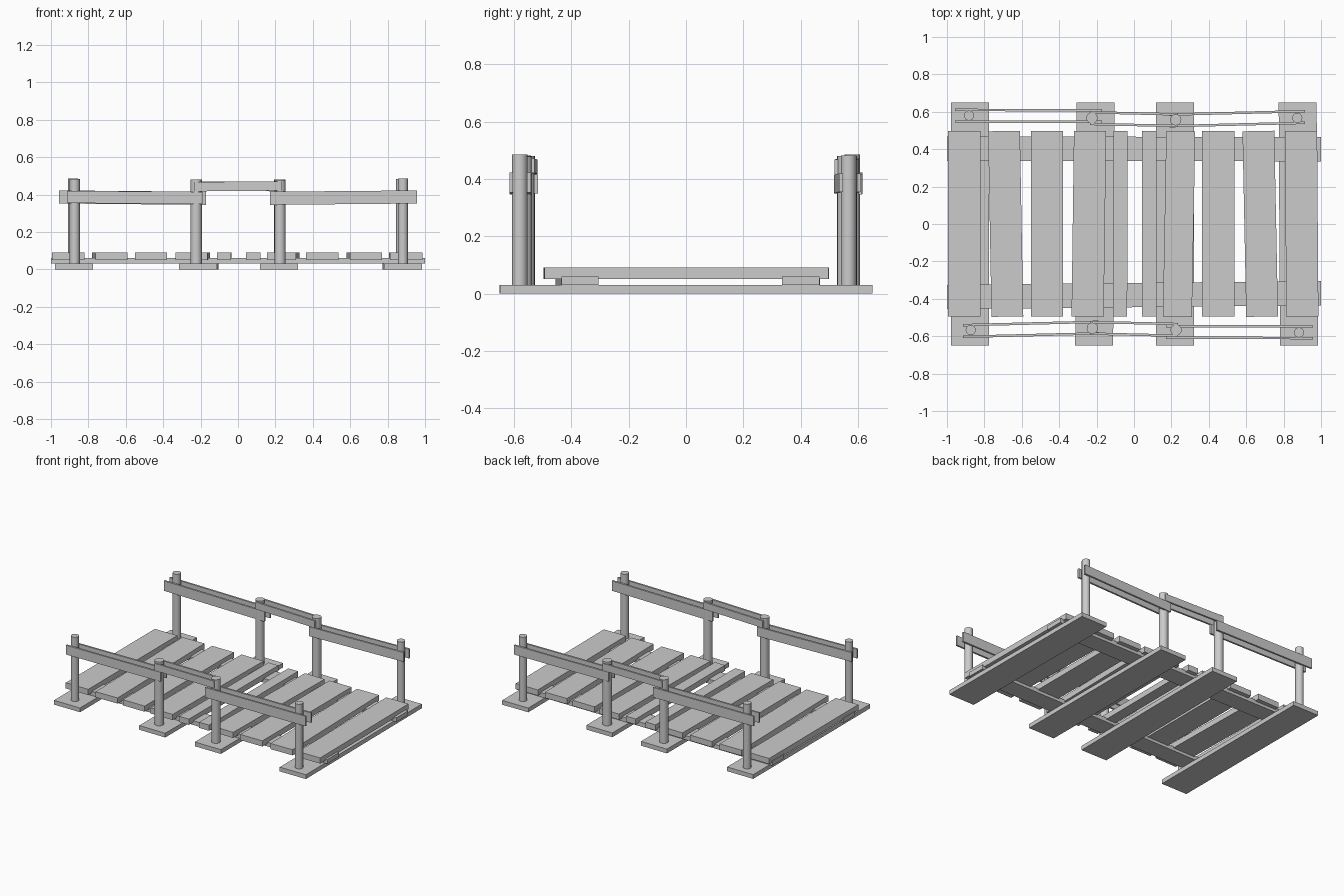
import bpy, bmesh, math
from mathutils import Vector

if "Cube" in bpy.data.objects:
    bpy.data.objects.remove(bpy.data.objects["Cube"])


def board(name, a, b, width, height):
    """Straight board between end centres a and b; width is horizontal."""
    a, b = Vector(a), Vector(b)
    d = b - a
    side = Vector((-d.y, d.x, 0)).normalized() * width / 2
    up = Vector((0, 0, height / 2))
    bm = bmesh.new()
    rings = [[bm.verts.new(p + side * s + up * u)
              for s, u in ((-1, -1), (1, -1), (1, 1), (-1, 1))] for p in (a, b)]
    bm.faces.new(rings[0])
    bm.faces.new(rings[1][::-1])
    for i in range(4):
        j = (i + 1) % 4
        bm.faces.new((rings[0][i], rings[1][i], rings[1][j], rings[0][j]))
    bmesh.ops.recalc_face_normals(bm, faces=bm.faces)
    mesh = bpy.data.meshes.new(name)
    bm.to_mesh(mesh)
    bm.free()
    ob = bpy.data.objects.new(name, mesh)
    bpy.context.collection.objects.link(ob)
    return ob


def post(name, x, y, r, top):
    bpy.ops.mesh.primitive_cylinder_add(vertices=16, radius=r, depth=top - 0.02,
                                        location=(x, y, (top + 0.02) / 2))
    bpy.context.object.name = name
    bpy.ops.object.shade_smooth_by_angle(angle=math.radians(35))


# ground sleepers: x centre at front and back
for x0, x1 in ((-0.877, -0.877), (-0.213, -0.205), (0.22, 0.22), (0.882, 0.875)):
    board("sleeper", (x0, -0.65, 0.015), (x1, 0.65, 0.015), 0.203, 0.03)

# long bearers under the deck
board("front_bearer", (-1, -0.39, 0.045), (1, -0.37, 0.045), 0.13, 0.03)
board("back_bearer", (-1, 0.403, 0.045), (1, 0.4, 0.045), 0.13, 0.03)

# deck planks: x centre at front and back, width
planks = ((-0.908, -0.908, 0.175), (-0.677, -0.695, 0.17), (-0.465, -0.465, 0.17),
          (-0.248, -0.235, 0.172), (-0.075, -0.072, 0.077), (0.082, 0.082, 0.077),
          (0.232, 0.25, 0.155), (0.45, 0.45, 0.172), (0.685, 0.665, 0.17),
          (0.9, 0.893, 0.172))
for x0, x1, w in planks:
    board("deck_plank", (x0, -0.495, 0.07), (x1, 0.497, 0.07), w, 0.04)

# railings: the front one is the back one turned half round
for side, s in (("back", 1), ("front", -1)):
    for x, y, r, top in ((-0.882, 0.58, 0.027, 0.485), (-0.225, 0.567, 0.03, 0.478),
                         (0.223, 0.557, 0.03, 0.48), (0.873, 0.567, 0.027, 0.482)):
        post(side + "_post", s * x, s * y, r, top)
    # each span has a board on either side of its posts
    spans = (((-0.957, 0.61, 0.387), (-0.172, 0.608, 0.38), 0.07),
             ((-0.235, 0.597, 0.446), (0.235, 0.586, 0.442), 0.05),
             ((0.19, 0.585, 0.382), (0.915, 0.603, 0.387), 0.065))
    for a, b, h in spans:
        for off in (0, -0.062):
            p, q = ((s * v[0], s * (v[1] + off), v[2]) for v in (a, b))
            board(side + "_rail", p, q, 0.013, h)
